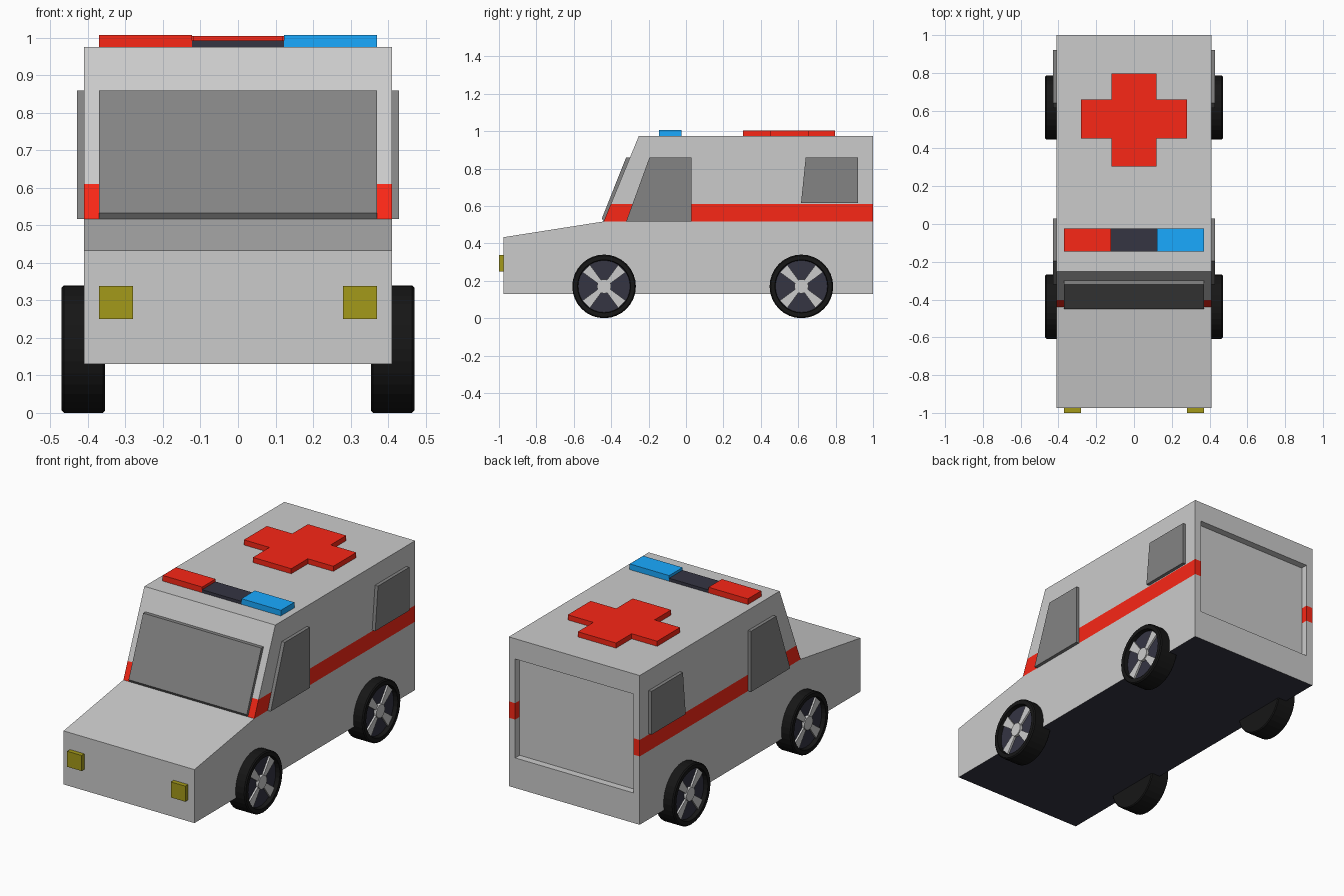
import bpy, bmesh, math
from mathutils import Vector

if "Cube" in bpy.data.objects:
    bpy.data.objects.remove(bpy.data.objects["Cube"])


def material(name, r, g, b):
    m = bpy.data.materials.new(name)
    m.diffuse_color = (r, g, b, 1)
    m.use_nodes = True
    m.node_tree.nodes["Principled BSDF"].inputs["Base Color"].default_value = m.diffuse_color
    return m


RED = material("red", 0.95, 0.02, 0.008)
BLUE = material("blue", 0.01, 0.4, 1.0)
YELLOW = material("yellow", 0.37, 0.32, 0.01)
DARK = material("dark", 0.035, 0.035, 0.055)
RUBBER = material("rubber", 0.008, 0.008, 0.008)
GLASS = material("glass", 0.23, 0.23, 0.23)
PAINT = material("paint", 0.8, 0.8, 0.8)


def finish(bm, name, *mats):
    bmesh.ops.recalc_face_normals(bm, faces=bm.faces)
    me = bpy.data.meshes.new(name)
    bm.to_mesh(me)
    bm.free()
    for m in mats:
        me.materials.append(m)
    ob = bpy.data.objects.new(name, me)
    bpy.context.collection.objects.link(ob)
    return ob


def add_prism(bm, pts, axis, a, b):
    """Extrude an outline along x (points are y,z) or z (points are x,y)."""
    put = (lambda u, v, h: (h, u, v)) if axis == 'x' else (lambda u, v, h: (u, v, h))
    lo = [bm.verts.new(put(u, v, a)) for u, v in pts]
    hi = [bm.verts.new(put(u, v, b)) for u, v in pts]
    n = len(pts)
    bm.faces.new(lo)
    bm.faces.new(hi)
    for i in range(n):
        j = (i + 1) % n
        bm.faces.new((lo[i], lo[j], hi[j], hi[i]))


def prism(name, pts, axis, a, b, mat):
    bm = bmesh.new()
    add_prism(bm, pts, axis, a, b)
    return finish(bm, name, mat)


def rect(u0, u1, v0, v1):
    return [(u0, v0), (u1, v0), (u1, v1), (u0, v1)]


def lathe(name, profile, y, z, mat, steps=32):
    """Turn a profile of (x, radius) points around an axle along x."""
    bm = bmesh.new()
    rings = []
    for x, r in profile:
        rings.append([bm.verts.new((x, y + r * math.cos(math.tau * i / steps),
                                    z + r * math.sin(math.tau * i / steps))) for i in range(steps)])
    for p, q in zip(rings, rings[1:]):
        for i in range(steps):
            j = (i + 1) % steps
            bm.faces.new((p[i], p[j], q[j], q[i]))
    bm.faces.new(rings[0])
    bm.faces.new(rings[-1])
    return finish(bm, name, mat)


# Body shell: side profile, cut into panels for the stripe and the rear recess
S0, S1 = 0.517, 0.61
bm = bmesh.new()
add_prism(bm, [(-0.975, 0.13), (1, 0.13), (1, 0.975), (-0.252, 0.975),
               (-0.44, S0), (-0.975, 0.433)], 'x', -0.41, 0.41)
cuts = [((0, 0, z), (0, 0, 1)) for z in (0.3, S0, S1, 0.86)]
cuts += [((x, 0, 0), (1, 0, 0)) for x in (-0.37, 0.37)]
for co, no in cuts:
    bmesh.ops.bisect_plane(bm, geom=bm.verts[:] + bm.edges[:] + bm.faces[:],
                           dist=1e-5, plane_co=co, plane_no=no)
door = []
for f in bm.faces:
    c = f.calc_center_median()
    if c.y > 0.999 and abs(c.x) < 0.37 and 0.3 < c.z < 0.86:
        door.append(f)
new = bmesh.ops.extrude_face_region(bm, geom=door)["geom"]
bmesh.ops.translate(bm, vec=(0, -0.04, 0),
                    verts=[v for v in new if isinstance(v, bmesh.types.BMVert)])
old = [f for f in door if f.is_valid]
if old:
    bmesh.ops.delete(bm, geom=old, context='FACES')
# Paint the stripe and the dark underside
for f in bm.faces:
    c = f.calc_center_median()
    if all(abs(v.co.z - 0.13) < 1e-4 for v in f.verts):
        f.material_index = 2
    elif S0 < c.z < S1 and abs(c.x) > 0.365:
        f.material_index = 1
finish(bm, "body", PAINT, RED, DARK)

# Glass
prism("windscreen", [(-0.44, S0), (-0.45, 0.533), (-0.32, 0.86), (-0.299, 0.86)],
      'x', -0.37, 0.37, GLASS)
for side, s in (("left", -1), ("right", 1)):
    prism(side + "_front_window", [(-0.32, S0), (0.03, S0), (0.03, 0.86), (-0.195, 0.86)],
          'x', s * 0.40, s * 0.429, GLASS)
    prism(side + "_rear_window", [(0.615, 0.615), (0.92, 0.615), (0.92, 0.86), (0.64, 0.86)],
          'x', s * 0.40, s * 0.429, GLASS)
    # Headlights
    prism(side + "_headlight", rect(-1, -0.97, 0.25, 0.338), 'x', s * 0.28, s * 0.37, YELLOW)

    # Wheels: tyre with recessed rim, four flared spokes, hub cap
    for end, y in (("front", -0.438), ("rear", 0.617)):
        n, z, r = side + "_" + end, 0.17, 0.17
        lathe(n + "_tyre", [(s * 0.355, r - 0.005), (s * 0.36, r), (s * 0.464, r),
                            (s * 0.47, r - 0.006), (s * 0.47, 0.142), (s * 0.44, 0.138)],
              y, z, RUBBER)
        lathe(n + "_rim", [(s * 0.43, 0.139), (s * 0.446, 0.139)], y, z, DARK)
        lathe(n + "_hub", [(s * 0.44, 0.038), (s * 0.462, 0.038)], y, z, PAINT, 16)
        bm = bmesh.new()
        for k in range(4):
            a = math.radians(45 + 90 * k)
            d, t = Vector((math.cos(a), math.sin(a))), Vector((-math.sin(a), math.cos(a)))
            o = Vector((y, z))
            pts = [o + d * 0.03 - t * 0.012, o + d * 0.135 - t * 0.028,
                   o + d * 0.135 + t * 0.028, o + d * 0.03 + t * 0.012]
            add_prism(bm, [tuple(p) for p in pts], 'x', s * 0.44, s * 0.456)
        finish(bm, n + "_spokes", PAINT)

# Roof cross
w, l, y0, y1, y2, y3 = 0.12, 0.28, 0.305, 0.453, 0.658, 0.797
prism("roof_cross", [(-w, y0), (w, y0), (w, y1), (l, y1), (l, y2), (w, y2),
                     (w, y3), (-w, y3), (-w, y2), (-l, y2), (-l, y1), (-w, y1)],
      'z', 0.97, 1.004, RED)

# Roof light bar
prism("light_bar_red", rect(-0.37, -0.123, -0.145, -0.025), 'z', 0.97, 1.007, RED)
prism("light_bar_middle", rect(-0.123, 0.123, -0.145, -0.025), 'z', 0.97, 0.992, DARK)
prism("light_bar_blue", rect(0.123, 0.37, -0.145, -0.025), 'z', 0.97, 1.007, BLUE)
